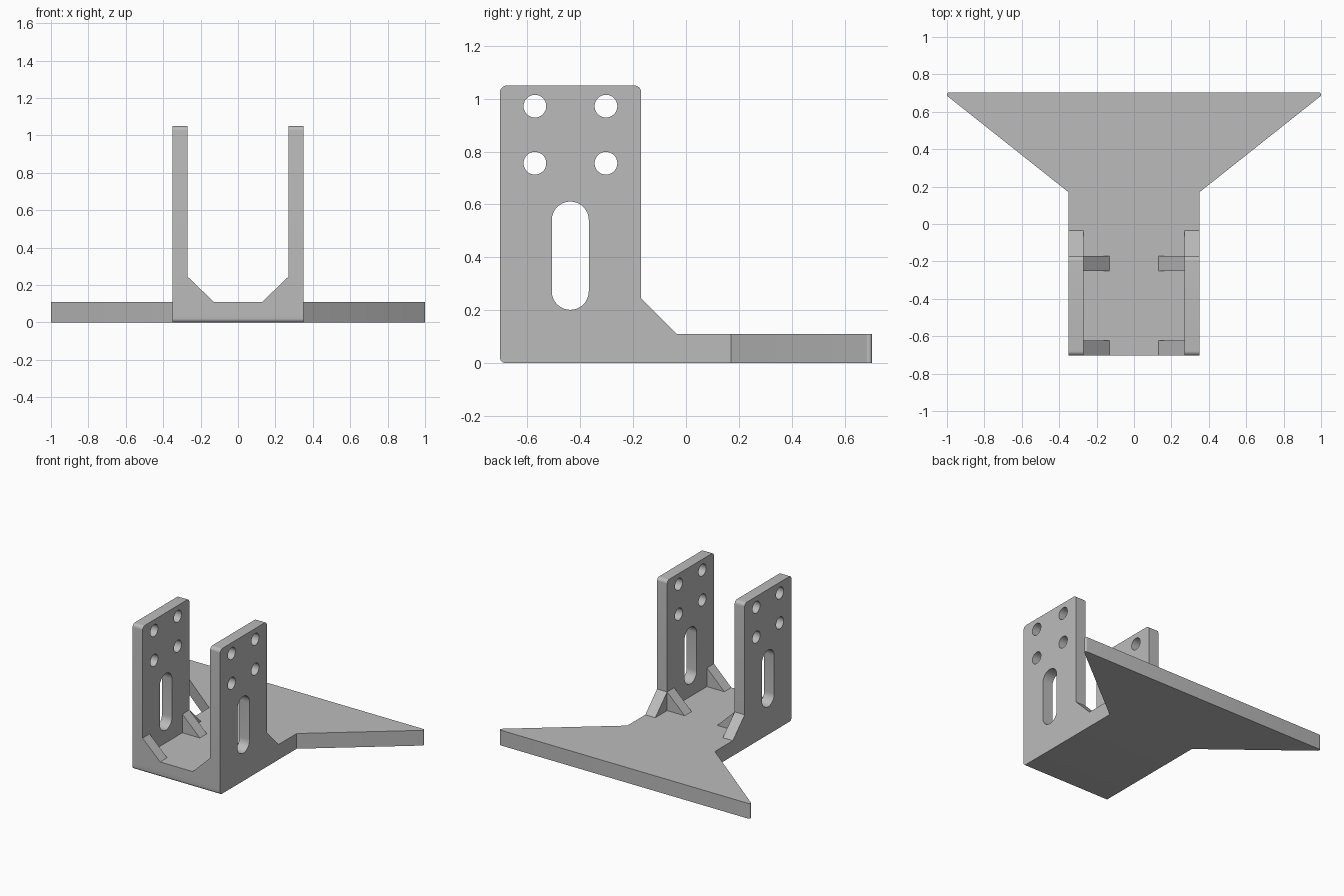
import bpy, bmesh, math
from mathutils import Vector

default = bpy.data.objects.get("Cube")
if default:
    bpy.data.objects.remove(default, do_unlink=True)

grey = bpy.data.materials.new("light grey")
grey.use_nodes = True
grey.diffuse_color = (0.5, 0.5, 0.5, 1)
grey.node_tree.nodes["Principled BSDF"].inputs["Base Color"].default_value = (0.5, 0.5, 0.5, 1)


def rounded(points, steps=8):
    """Outline from (u, v, radius) corners, each replaced by a tangent arc."""
    out = []
    for i, (u, v, r) in enumerate(points):
        p = Vector((u, v))
        if r == 0:
            out.append(p)
            continue
        a = (Vector(points[i - 1][:2]) - p).normalized()
        b = (Vector(points[(i + 1) % len(points)][:2]) - p).normalized()
        half = a.angle(b) / 2
        centre = p + (a + b).normalized() * r / math.sin(half)
        start = p + a * r / math.tan(half) - centre
        end = p + b * r / math.tan(half) - centre
        turn = start.angle_signed(end)
        for k in range(steps + 1):
            t = -turn * k / steps
            c, s = math.cos(t), math.sin(t)
            out.append(centre + Vector((start.x * c - start.y * s, start.x * s + start.y * c)))
    return out


def prism(name, outline, axis, low, high, bevel_front=0):
    """Extrude an outline along x, y or z."""
    place = {"x": lambda u, v, w: (w, u, v),
             "y": lambda u, v, w: (u, w, v),
             "z": lambda u, v, w: (u, v, w)}[axis]
    bm = bmesh.new()
    face = bm.faces.new([bm.verts.new(place(p[0], p[1], low)) for p in outline])
    ext = bmesh.ops.extrude_face_region(bm, geom=[face])
    moved = [g for g in ext["geom"] if isinstance(g, bmesh.types.BMVert)]
    bmesh.ops.translate(bm, verts=moved, vec=place(0, 0, high - low))
    bmesh.ops.remove_doubles(bm, verts=bm.verts, dist=0.0001)
    bmesh.ops.recalc_face_normals(bm, faces=bm.faces)
    if bevel_front:
        edges = [e for e in bm.edges if all(v.co.y < -0.7 and v.co.z < 0.001 for v in e.verts)]
        bmesh.ops.bevel(bm, geom=edges, offset=bevel_front, segments=6, profile=0.5, affect="EDGES")
    mesh = bpy.data.meshes.new(name)
    bm.to_mesh(mesh)
    bm.free()
    mesh.materials.append(grey)
    obj = bpy.data.objects.new(name, mesh)
    bpy.context.collection.objects.link(obj)
    return obj


def combine(target, part, operation):
    """Apply a boolean and discard the helper part."""
    mod = target.modifiers.new(part.name, "BOOLEAN")
    mod.operation, mod.solver, mod.object = operation, "EXACT", part
    bpy.ops.object.select_all(action="DESELECT")
    bpy.context.view_layer.objects.active = target
    target.select_set(True)
    bpy.ops.object.modifier_apply(modifier=mod.name)
    bpy.data.objects.remove(part, do_unlink=True)


FRONT, BACK, FLOOR, TOP = -0.704, 0.704, 0.11, 1.05
WALL_IN, WALL_OUT, WALL_BACK = 0.27, 0.35, -0.17

# Floor plate flaring out towards the back
half = [(WALL_OUT, FRONT, 0), (WALL_OUT, 0.17, 0), (1.023, BACK, 0.012)]
plate = half + [(-x, y, r) for x, y, r in reversed(half)]
bracket = prism("mounting_bracket", rounded(plate), "z", 0, FLOOR, bevel_front=0.02)

# Upright walls with a sloped foot behind, and corner gussets inside
wall = rounded([(FRONT, 0.05, 0), (-0.035, 0.05, 0), (-0.035, FLOOR, 0),
                (WALL_BACK, 0.245, 0), (WALL_BACK, TOP, 0.025), (FRONT, TOP, 0.025)])
gusset = [(0.13, 0.05), (0.13, FLOOR), (WALL_IN, 0.245), (0.31, 0.245), (0.31, 0.05)]
for side in (-1, 1):
    low, high = sorted((side * WALL_IN, side * WALL_OUT))
    combine(bracket, prism("wall", wall, "x", low, high), "UNION")
    for y in (FRONT, WALL_BACK - 0.08):
        outline = [(side * x, z) for x, z in gusset]
        combine(bracket, prism("gusset", outline, "y", y, y + 0.08), "UNION")


# Bolt holes and the long slot, cut through both walls
def cut(y, z, radius, half_height):
    corners = [(y - radius, z - half_height, radius), (y + radius, z - half_height, radius),
               (y + radius, z + half_height, radius), (y - radius, z + half_height, radius)]
    combine(bracket, prism("cutter", rounded(corners), "x", -0.5, 0.5), "DIFFERENCE")


for y in (-0.572, -0.303):
    for z in (0.756, 0.972):
        cut(y, z, 0.043, 0.043)
cut(-0.438, 0.406, 0.07, 0.205)

bpy.ops.object.select_all(action="DESELECT")
bracket.select_set(True)
bpy.context.view_layer.objects.active = bracket
bpy.ops.object.shade_smooth_by_angle(angle=math.radians(30))
